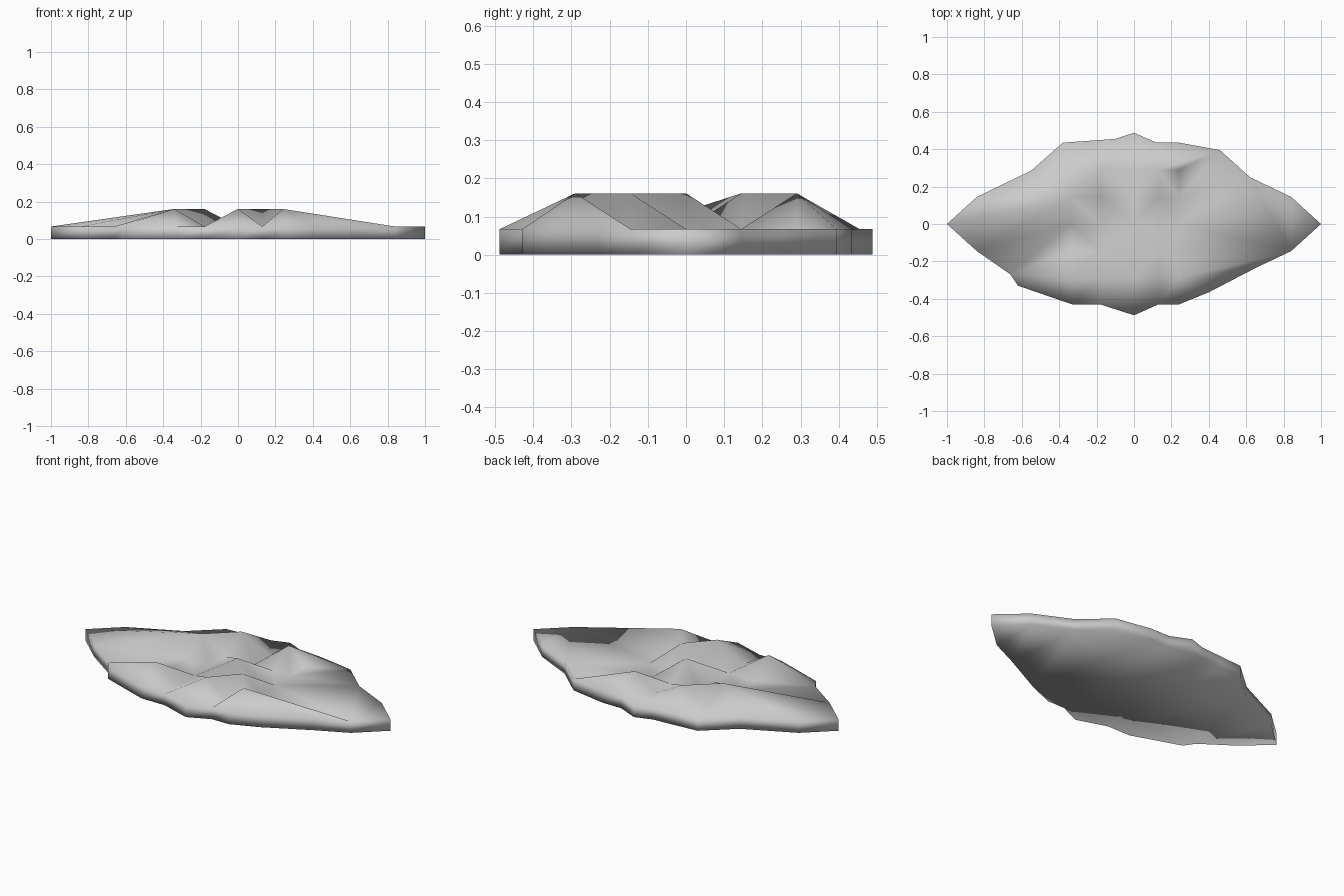
import bpy, bmesh
from mathutils import Vector
from mathutils.geometry import delaunay_2d_cdt

if "Cube" in bpy.data.objects:
    bpy.data.objects.remove(bpy.data.objects["Cube"])

RIM_Z, PEAK_Z = 0.067, 0.161

# Plan outline of the slab, counter-clockwise
rim = [(1, 0), (.84, .145), (.62, .25), (.46, .395), (.24, .435), (.12, .435),
       (0, .488), (-.10, .455), (-.24, .445), (-.38, .435), (-.55, .285),
       (-.84, .145), (-1, 0), (-.84, -.145), (-.66, -.27), (-.62, -.33),
       (-.33, -.43), (-.18, -.43), (0, -.488), (.13, -.43), (.24, -.43),
       (.40, -.365), (.66, -.23), (.84, -.145)]

# Irregular lattice of the faceted top, with its raised points
lattice = [(x, y) for x in (-.34, -.18, 0, .13, .24)
           for y in (-.29, -.145, 0, .145, .29)]
peaks = {(-.34, -.29), (-.34, .145), (-.18, .29), (0, -.29), (0, 0),
         (.13, -.145), (.13, .29), (.24, -.29)}

# Ridge lines that must stay as edges
ridges = [[(-.66, -.27), (-.34, -.29), (-.18, -.145), (0, 0), (.13, .145)],
          [(-.18, -.29), (0, -.29), (.13, -.145), (.24, 0)],
          [(.13, -.43), (.24, -.29), (.84, -.145)],
          [(-1, 0), (-.34, .145), (-.18, .29)],
          [(0, .145), (.13, .29), (.46, .395)],
          [(.12, .435), (.13, .29)]]

points = rim + lattice
index = {p: i for i, p in enumerate(points)}
n = len(rim)
edges = [(i, (i + 1) % n) for i in range(n)]
for line in ridges:
    edges += [(index[a], index[b]) for a, b in zip(line, line[1:])]
out = delaunay_2d_cdt([Vector(p) for p in points], edges, [list(range(n))], 1, 1e-5)
verts, tris, origin = out[0], out[2], out[3]

# Faceted top surface
bm = bmesh.new()
top = {}
vs = []
for v, src in zip(verts, origin):
    high = bool(src) and points[src[0]] in peaks
    bv = bm.verts.new((v.x, v.y, PEAK_Z if high else RIM_Z))
    vs.append(bv)
    for s in src:
        top[s] = bv
for t in tris:
    bm.faces.new([vs[i] for i in t])

# Vertical rim wall and flat underside
low = [bm.verts.new((x, y, 0)) for x, y in rim]
for i in range(n):
    j = (i + 1) % n
    bm.faces.new((low[i], low[j], top[j], top[i]))
bm.faces.new(low[::-1])
bmesh.ops.triangulate(bm, faces=[f for f in bm.faces if len(f.verts) > 4])
bmesh.ops.recalc_face_normals(bm, faces=bm.faces)
for f in bm.faces:
    f.smooth = True

mesh = bpy.data.meshes.new("rock_slab")
bm.to_mesh(mesh)
bm.free()
bpy.context.collection.objects.link(bpy.data.objects.new("rock_slab", mesh))
